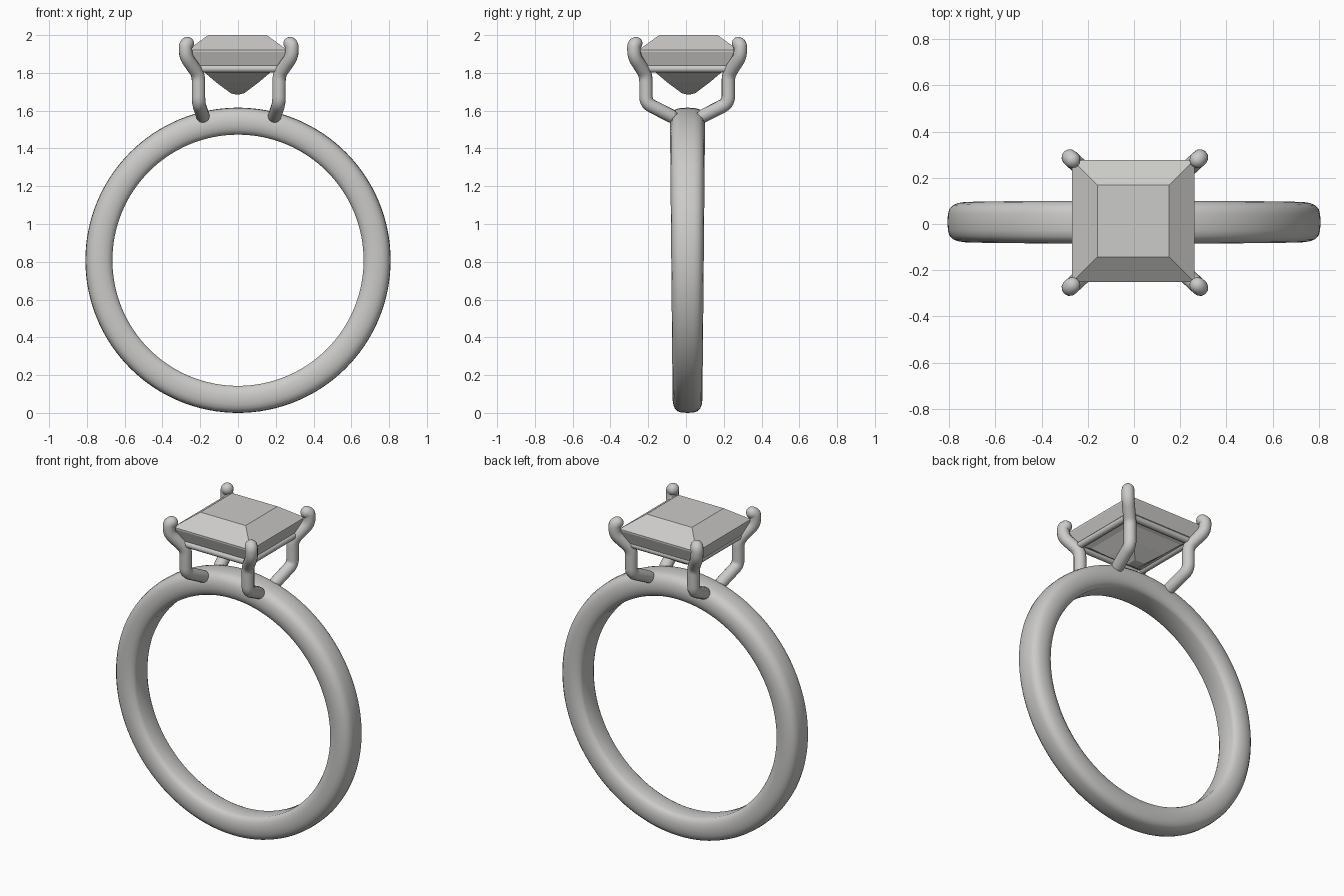
import bpy, bmesh, math
from mathutils import Vector

if "Cube" in bpy.data.objects:
    bpy.data.objects.remove(bpy.data.objects["Cube"], do_unlink=True)

metal = bpy.data.materials.new("warm_grey")
metal.use_nodes = True
GREY = (0.6, 0.595, 0.58, 1)
metal.diffuse_color = GREY
metal.node_tree.nodes["Principled BSDF"].inputs["Base Color"].default_value = GREY

CX, CY = 0.004, 0.006     # centre of the setting


def finish(obj, angle=None):
    obj.data.materials.clear()
    obj.data.materials.append(metal)
    if angle:
        bpy.ops.object.select_all(action="DESELECT")
        obj.select_set(True)
        bpy.context.view_layer.objects.active = obj
        bpy.ops.object.shade_smooth_by_angle(angle=math.radians(angle))


def loft(name, rings, closed, angle=None):
    """Skin a list of equal rings; closed joins last to first, else ends are capped."""
    bm = bmesh.new()
    loops = [[bm.verts.new(p) for p in ring] for ring in rings]
    pairs = list(zip(loops, loops[1:]))
    if closed:
        pairs.append((loops[-1], loops[0]))
    else:
        bm.faces.new(loops[0])
        bm.faces.new(loops[-1])
    n = len(loops[0])
    for a, b in pairs:
        for i in range(n):
            j = (i + 1) % n
            bm.faces.new((a[i], a[j], b[j], b[i]))
    bmesh.ops.recalc_face_normals(bm, faces=bm.faces[:])
    mesh = bpy.data.meshes.new(name)
    bm.to_mesh(mesh)
    bm.free()
    obj = bpy.data.objects.new(name, mesh)
    bpy.context.collection.objects.link(obj)
    finish(obj, angle)


def rounded(points, size=0.035, steps=5):
    """Round each inner corner of a path."""
    pts = [Vector(p) for p in points]
    out = [pts[0]]
    for a, b, c in zip(pts, pts[1:], pts[2:]):
        p = b + (a - b).normalized() * min(size, (a - b).length * 0.45)
        q = b + (c - b).normalized() * min(size, (c - b).length * 0.45)
        for k in range(steps + 1):
            t = k / steps
            out.append(p * (1 - t) ** 2 + b * 2 * t * (1 - t) + q * t * t)
    return out + [pts[-1]]


def rod(name, path, radius, domed=True):
    """Round rod along a path with domed ends."""
    pts = [(p, 1.0) for p in path]
    if domed:
        start, end = (path[0] - path[1]).normalized(), (path[-1] - path[-2]).normalized()
        for k in range(1, 6):
            a = k / 5 * math.pi / 2
            s, c = math.sin(a) * radius, max(math.cos(a), 0.02)
            pts.insert(0, (path[0] + start * s, c))
            pts.append((path[-1] + end * s, c))
    curve = bpy.data.curves.new(name, "CURVE")
    curve.dimensions = "3D"
    curve.bevel_depth = radius
    curve.bevel_resolution = 4
    curve.use_fill_caps = True
    spline = curve.splines.new("POLY")
    spline.points.add(len(pts) - 1)
    for sp, (p, r) in zip(spline.points, pts):
        sp.co = (*p, 1)
        sp.radius = r
    obj = bpy.data.objects.new(name, curve)
    bpy.context.collection.objects.link(obj)
    bpy.ops.object.select_all(action="DESELECT")
    obj.select_set(True)
    bpy.context.view_layer.objects.active = obj
    bpy.ops.object.convert(target="MESH")
    finish(bpy.context.view_layer.objects.active, 50)


# Band: domed cross-section (radius, width share), slightly wider at the top
half_profile = [(0.665, 0.62), (0.672, 0.78), (0.69, 0.92), (0.715, 0.99), (0.74, 1.0),
                (0.765, 0.95), (0.785, 0.85), (0.80, 0.66), (0.806, 0.4)]
profile = half_profile + [(0.808, 0)] + [(r, -w) for r, w in reversed(half_profile)]
rings = []
for i in range(128):
    a = math.tau * i / 128
    half = 0.086 + 0.007 * math.sin(a)
    rings.append([(r * math.cos(a), 0.008 + w * half, 0.808 + r * math.sin(a))
                  for r, w in profile])
loft("band", rings, True, 40)

# Gem: square step cut, table to point
steps = [(0.155, 2.0), (0.265, 1.92), (0.265, 1.91), (0.238, 1.835),
         (0.178, 1.805), (0.11, 1.748), (0.035, 1.692), (0.006, 1.685)]
loft("gem", [[(sx * h - 0.003, sy * h + 0.013, z)
              for sx, sy in ((1, 1), (-1, 1), (-1, -1), (1, -1))] for h, z in steps], False)

# Prongs: rise from the band sides, kink outward, then hook over the gem corners
prong = [(0.19, 0.085, 1.572), (0.213, 0.218, 1.64), (0.213, 0.218, 1.79),
         (0.28, 0.28, 1.885), (0.283, 0.283, 1.945), (0.272, 0.272, 1.955)]
for sx, side in ((1, "left"), (-1, "right")):
    for sy, end in ((-1, "front"), (1, "back")):
        path = [(sx * x + CX, sy * y + CY, z) for x, y, z in prong]
        rod(f"{end}_{side}_prong", rounded(path), 0.036)

# Rails: square gallery joining the prongs under the gem
corners = [Vector((sx * 0.225 + CX, sy * 0.225 + CY, 1.822))
           for sx, sy in ((-1, -1), (1, -1), (1, 1), (-1, 1))]
for i, side in enumerate(("front", "left", "back", "right")):
    rod(f"{side}_rail", [corners[i], corners[(i + 1) % 4]], 0.02, False)
